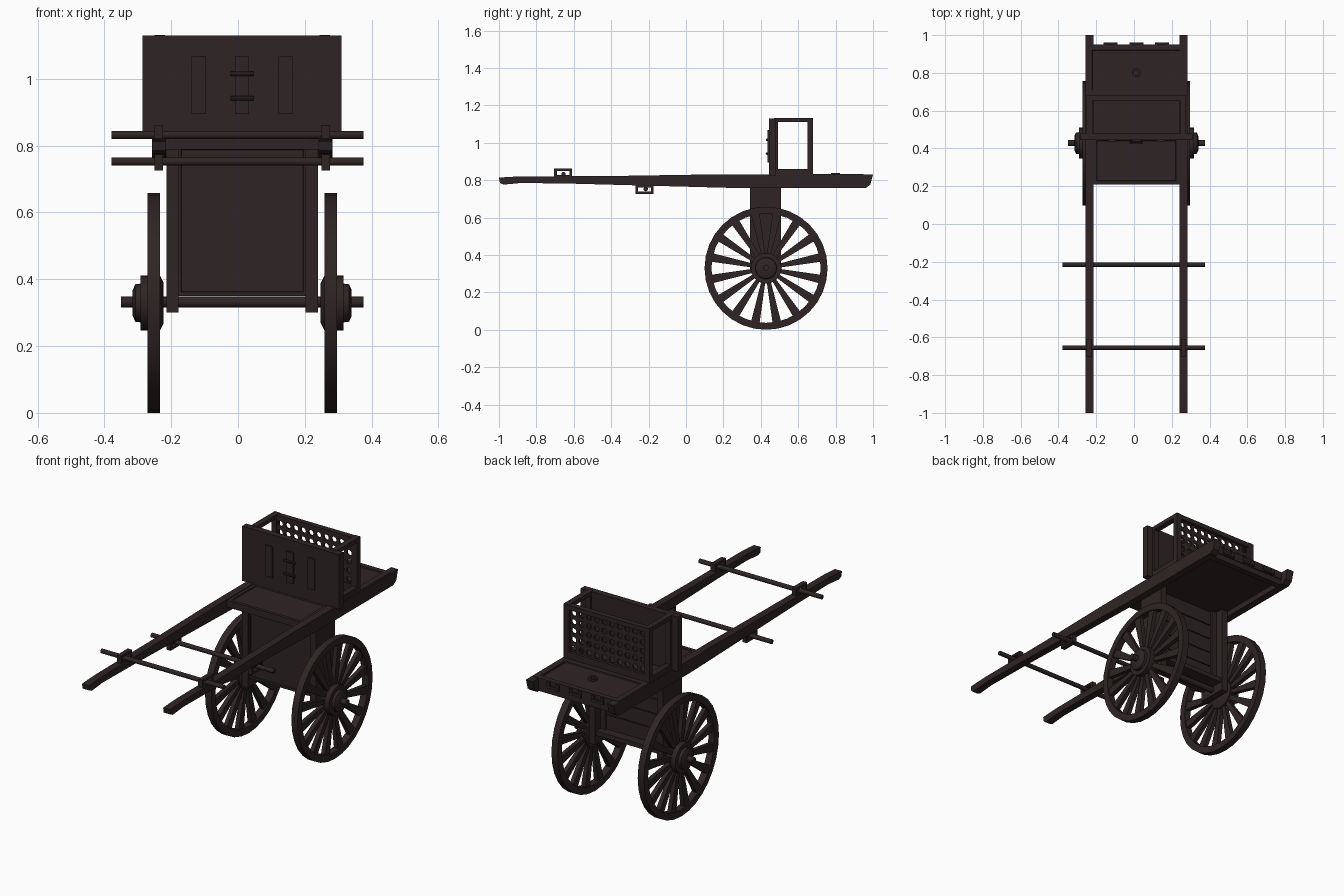
import bpy, bmesh, math
from mathutils import Matrix, Vector

if "Cube" in bpy.data.objects:
    bpy.data.objects.remove(bpy.data.objects["Cube"])

CX = 0.0125                      # centre line of cart body and wheels
wood = bpy.data.materials.new("dark_brown_wood")
wood.diffuse_color = (0.028, 0.018, 0.018, 1)
wood.use_nodes = True
wood.node_tree.nodes["Principled BSDF"].inputs["Base Color"].default_value = wood.diffuse_color


def finish(name, bm, smooth=False):
    bmesh.ops.recalc_face_normals(bm, faces=bm.faces)
    me = bpy.data.meshes.new(name)
    bm.to_mesh(me)
    bm.free()
    ob = bpy.data.objects.new(name, me)
    bpy.context.collection.objects.link(ob)
    me.materials.append(wood)
    if smooth:
        bpy.context.view_layer.objects.active = ob
        ob.select_set(True)
        bpy.ops.object.shade_smooth_by_angle(angle=math.radians(35))
        ob.select_set(False)
    return ob


def add_box(bm, x, y, z):
    m = Matrix.Translation([(a + b) / 2 for a, b in (x, y, z)]) @ Matrix.Diagonal(
        (x[1] - x[0], y[1] - y[0], z[1] - z[0], 1))
    return bmesh.ops.create_cube(bm, size=1, matrix=m)["verts"]


def boxes(name, *specs):
    bm = bmesh.new()
    for s in specs:
        add_box(bm, *s)
    return finish(name, bm)


def panel(name, x, y, z, axis, border=0.03, depth=-0.006):
    """Box with a recessed panel on the faces that point along axis."""
    bm = bmesh.new()
    add_box(bm, x, y, z)
    bm.normal_update()
    fs = [f for f in bm.faces if f.normal.dot(Vector(axis)) > 0.9]
    bmesh.ops.inset_region(bm, faces=fs, thickness=border)
    bmesh.ops.inset_region(bm, faces=fs, thickness=0.003, depth=depth)
    return finish(name, bm)


def lathe_x(bm, pts, y, z, seg, closed=False):
    """Spin (x, radius) points about an axis along x."""
    rings = [[bm.verts.new((px, y + r * math.sin(math.tau * i / seg), z + r * math.cos(math.tau * i / seg)))
              for i in range(seg)] for px, r in pts]
    pairs = list(zip(rings, rings[1:])) + ([(rings[-1], rings[0])] if closed else [])
    for a, b in pairs:
        for i in range(seg):
            j = (i + 1) % seg
            bm.faces.new((a[i], a[j], b[j], b[i]))
    if not closed:
        bm.faces.new(rings[0])
        bm.faces.new(rings[-1])


def rod(name, x0, x1, y, z, r, seg=12):
    bm = bmesh.new()
    lathe_x(bm, [(x0, r), (x1, r)], y, z, seg)
    return finish(name, bm, True)


# Wheels: rim, tapered spokes, stepped hub
WY, WZ, R = 0.428, 0.329, 0.329
for side, s in (("left", -1), ("right", 1)):
    wx = lambda d: CX + s * d
    bm = bmesh.new()
    lathe_x(bm, [(wx(0.246), R), (wx(0.284), R), (wx(0.284), 0.292), (wx(0.246), 0.292)], WY, WZ, 32, True)
    finish(side + "_wheel_rim", bm, True)
    bm = bmesh.new()
    for i in range(16):
        a = math.tau * (i + 0.5) / 16
        vs = add_box(bm, (wx(0.265) - 0.012, wx(0.265) + 0.012), (-0.5, 0.5), (0.06, 0.298))
        for v in vs:
            v.co.y *= 0.046 if v.co.z > 0.2 else 0.02
        bmesh.ops.transform(bm, verts=vs, matrix=Matrix.Translation((0, WY, WZ)) @ Matrix.Rotation(a, 4, "X"))
    finish(side + "_wheel_spokes", bm)
    bm = bmesh.new()
    lathe_x(bm, [(wx(0.235), 0.06), (wx(0.246), 0.082), (wx(0.304), 0.082), (wx(0.304), 0.058),
                 (wx(0.32), 0.056), (wx(0.328), 0.038), (wx(0.328), 0.016)], WY, WZ, 24)
    finish(side + "_wheel_hub", bm, True)
rod("axle", CX - 0.363, CX + 0.363, WY, 0.332, 0.016)

# Long shafts with curved handle ends
profile = [(-1, 0.813), (-0.995, 0.785), (-0.975, 0.776), (-0.88, 0.785), (-0.6, 0.781), (0.3, 0.757), (0.96, 0.757),
           (0.985, 0.775), (1, 0.83), (0.1, 0.83), (-0.4, 0.822), (-0.88, 0.82), (-0.95, 0.817)]
for side, s in (("left", -1), ("right", 1)):
    bm = bmesh.new()
    f = bm.faces.new([bm.verts.new((CX + s * 0.249 - 0.021, y, z)) for y, z in profile])
    ext = bmesh.ops.extrude_face_region(bm, geom=[f])["geom"]
    bmesh.ops.translate(bm, vec=(0.042, 0, 0), verts=[e for e in ext if isinstance(e, bmesh.types.BMVert)])
    finish(side + "_shaft", bm)
    # Rectangular loops that hold the cross bars
    for name, y, z0, z1 in (("front", -0.657, 0.815, 0.862), ("rear", -0.222, 0.726, 0.773)):
        x = (CX + s * 0.25 - 0.013, CX + s * 0.25 + 0.013)
        t = 0.012
        boxes(f"{side}_{name}_bracket",
              (x, (y - 0.048, y + 0.048), (z0, z0 + t)), (x, (y - 0.048, y + 0.048), (z1 - t, z1)),
              (x, (y - 0.048, y - 0.034), (z0, z1)), (x, (y + 0.034, y + 0.048), (z0, z1)))
rod("front_cross_bar", -0.378, 0.375, -0.655, 0.832, 0.012)
rod("rear_cross_bar", -0.378, 0.375, -0.215, 0.752, 0.012)

# Bed boards between the shafts, with a beam under the back edge
L, Rt = CX - 0.228, CX + 0.228
panel("bed_front", (L, Rt), (0.21, 0.46), (0.788, 0.826), (0, 0, 1), 0.025)
boxes("bed_middle", ((L, Rt), (0.46, 0.68), (0.788, 0.822)))
panel("bed_back", (CX - 0.262, CX + 0.262), (0.68, 0.95), (0.788, 0.832), (0, 0, 1), 0.04)
boxes("bed_back_beam", ((L, Rt), (0.91, 0.945), (0.757, 0.79)))

# Ring on the bed
bm = bmesh.new()
lathe_x(bm, [(0, 0.024), (0.012, 0.024), (0.012, 0.013), (0, 0.013)], 0, 0, 16, True)
bmesh.ops.transform(bm, verts=bm.verts,
                    matrix=Matrix.Translation((CX, 0.8, 0.826)) @ Matrix.Rotation(-math.pi / 2, 4, "Y"))
finish("bed_ring", bm, True)

# Small grips on the back edge
for i, dx in enumerate((-0.137, 0, 0.137)):
    c = CX + dx
    boxes(f"back_grip_{i + 1}", ((c - 0.037, c + 0.037), (0.95, 0.96), (0.795, 0.808)),
          ((c - 0.037, c - 0.018), (0.945, 0.957), (0.79, 0.825)),
          ((c + 0.018, c + 0.037), (0.945, 0.957), (0.79, 0.825)))

# Chest under the bed: side posts, front panel, slatted back, floor
for side, s in (("left", -1), ("right", 1)):
    x = sorted((CX + s * 0.19, CX + s * 0.227))
    boxes(side + "_body_post", (x, (0.342, 0.508), (0.30, 0.80)))
panel("body_front", (CX - 0.195, CX + 0.195), (0.35, 0.385), (0.35, 0.80), (0, -1, 0), 0.016)
boxes("body_floor", ((CX - 0.195, CX + 0.195), (0.36, 0.50), (0.35, 0.375)))
slats = [((CX - 0.195, CX + 0.195), (0.385, 0.45), (0.375 + i * 0.083, 0.453 + i * 0.083)) for i in range(5)]
boxes("body_back_slats", *slats)
boxes("body_back_frame", *[((CX + d - 0.015, CX + d + 0.015), (0.445, 0.462), (0.37, 0.79)) for d in (-0.175, 0.175)])

# Seat box front board with strips and two handles
boxes("seat_front_board", ((CX - 0.298, CX + 0.298), (0.444, 0.48), (0.826, 1.13)))
boxes("seat_front_strips", *[((CX + d - 0.021, CX + d + 0.021), (0.436, 0.446), (0.895, 1.067))
                             for d in (-0.13, 0, 0.13)])
for name, z in (("upper", 1.015), ("lower", 0.942)):
    rod(f"seat_{name}_handle", CX - 0.035, CX + 0.035, 0.433, z, 0.007, 8)

# Open side frames and back frame of the seat box
for side, s in (("left", -1), ("right", 1)):
    x = (CX + s * 0.247 - 0.016, CX + s * 0.247 + 0.016)
    boxes(side + "_seat_side_frame", (x, (0.47, 0.68), (1.11, 1.132)), (x, (0.47, 0.68), (0.828, 0.86)),
          (x, (0.65, 0.68), (0.828, 1.132)), (x, (0.478, 0.492), (0.828, 1.132)))
boxes("seat_back_rails", ((CX - 0.25, CX + 0.25), (0.65, 0.68), (1.105, 1.13)),
      ((CX - 0.25, CX + 0.25), (0.65, 0.68), (0.828, 0.87)))

# Perforated back panel: grid of square cells, each with a round hole
bm = bmesh.new()
cols, rows = 10, 5
w, h = 0.47 / cols, 0.245 / rows
for c in range(cols):
    for r in range(rows):
        x, z = CX - 0.235 + (c + 0.5) * w, 0.865 + (r + 0.5) * h
        outer, inner = [], []
        for k in range(8):
            ca, sa = math.cos(k * math.pi / 4), math.sin(k * math.pi / 4)
            m = max(abs(ca), abs(sa))
            outer.append(bm.verts.new((x + ca / m * w / 2, 0.66, z + sa / m * h / 2)))
            inner.append(bm.verts.new((x + ca * 0.016, 0.66, z + sa * 0.016)))
        for k in range(8):
            j = (k + 1) % 8
            bm.faces.new((outer[k], outer[j], inner[j], inner[k]))
bmesh.ops.remove_doubles(bm, verts=bm.verts, dist=0.0005)
lattice = finish("seat_back_lattice", bm)
mod = lattice.modifiers.new("thickness", "SOLIDIFY")
mod.thickness = 0.01
mod.offset = 0
